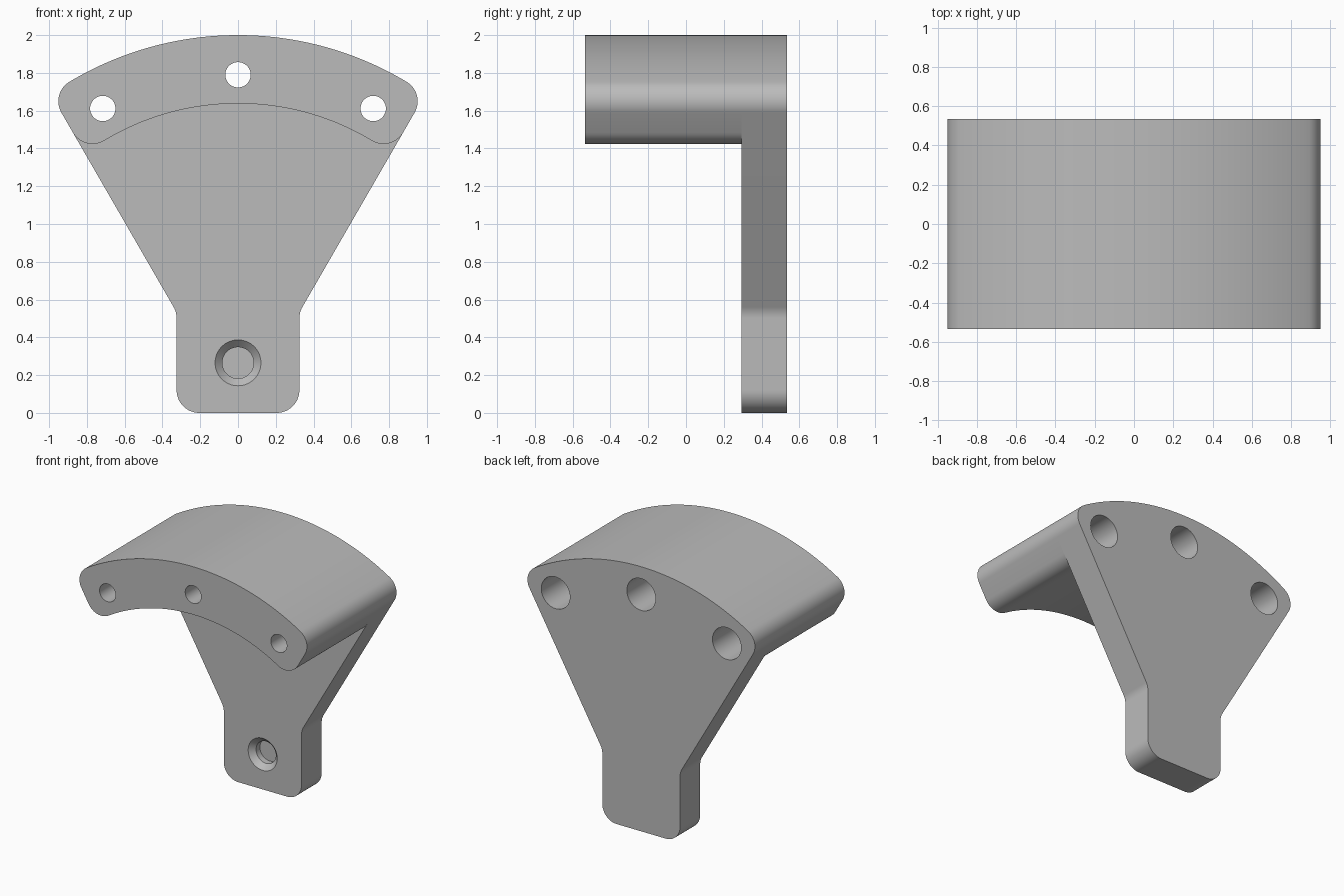
import bpy, bmesh
from math import sin, cos, pi, radians, sqrt, atan2, tan

cube = bpy.data.objects.get("Cube")
if cube:
    bpy.data.objects.remove(cube)

# Main dimensions
FRONT, STEP, BACK = -0.535, 0.295, 0.535
PIVOT_Z = 0.265                 # the arcs are centred on the foot hole
R_OUT, R_IN, R_HOLES = 1.735, 1.373, 1.525
FILLET = 0.12
FOOT_W = 0.325
SLOPE = radians(30)             # side edges, from vertical
EDGE = 0.1475                   # distance of side edge from pivot

grey = bpy.data.materials.new("plain_grey")
grey.use_nodes = True
colour = (0.5, 0.5, 0.5, 1)
grey.diffuse_color = colour
grey.node_tree.nodes["Principled BSDF"].inputs["Base Color"].default_value = colour


def arc(cx, cz, r, a0, a1, n):
    return [(cx + r * cos(a0 + (a1 - a0) * i / n), cz + r * sin(a0 + (a1 - a0) * i / n))
            for i in range(n + 1)]


def edge_fillet(dist):
    """Centre of a fillet touching the side edge, at a distance from the pivot."""
    n = EDGE - FILLET
    u = sqrt(dist * dist - n * n)
    x = n * cos(SLOPE) + u * sin(SLOPE)
    z = PIVOT_Z - n * sin(SLOPE) + u * cos(SLOPE)
    return x, z, atan2(z - PIVOT_Z, x)


def mirrored(half):
    """Close a half outline, given from one end of the centre line to the other."""
    return half + [(-x, z) for x, z in reversed(half) if abs(x) > 1e-5]


def finish(name, bm):
    bmesh.ops.recalc_face_normals(bm, faces=bm.faces)
    mesh = bpy.data.meshes.new(name)
    bm.to_mesh(mesh)
    bm.free()
    mesh.materials.append(grey)
    obj = bpy.data.objects.new(name, mesh)
    bpy.context.collection.objects.link(obj)
    return obj


def prism(name, outline, y0, y1):
    bm = bmesh.new()
    face = bm.faces.new([bm.verts.new((x, y0, z)) for x, z in outline])
    ext = bmesh.ops.extrude_face_region(bm, geom=[face])["geom"]
    moved = [v for v in ext if isinstance(v, bmesh.types.BMVert)]
    bmesh.ops.translate(bm, verts=moved, vec=(0, y1 - y0, 0))
    return finish(name, bm)


def turned_cutter(name, x, z, profile, n=64):
    """Solid turned about a y axis from (y, radius) pairs."""
    bm = bmesh.new()
    rings = [[bm.verts.new((px, y, pz)) for px, pz in arc(x, z, r, 0, 2 * pi, n)[:-1]]
             for y, r in profile]
    for a, b in zip(rings, rings[1:]):
        for i in range(n):
            j = (i + 1) % n
            bm.faces.new((a[i], a[j], b[j], b[i]))
    bm.faces.new(rings[0])
    bm.faces.new(rings[-1])
    obj = finish(name, bm)
    obj.hide_render = True
    return obj


# Outlines of the plate and the arched block
ox, oz, oa = edge_fillet(R_OUT - FILLET)
ix, iz, ia = edge_fillet(R_IN + FILLET)
outer = arc(0, PIVOT_Z, R_OUT, pi / 2, oa, 32) + arc(ox, oz, FILLET, oa, -SLOPE, 14)[1:]
inner = arc(ix, iz, FILLET, -SLOPE, ia - pi, 16) + arc(0, PIVOT_Z, R_IN, ia, pi / 2, 32)[1:]

edge_z = PIVOT_Z - EDGE / sin(SLOPE)
kink_z = edge_z + FOOT_W / tan(SLOPE) - FILLET * tan(SLOPE / 2)
waist = arc(FOOT_W + FILLET, kink_z, FILLET, pi - SLOPE, pi, 8)
foot = arc(FOOT_W - FILLET, FILLET, FILLET, 0, -pi / 2, 14)

plate = prism("back_plate", mirrored(outer + waist + foot), STEP, BACK)
block = prism("arched_block", mirrored(outer + inner), FRONT, STEP)

# Three through holes, wider from the back, and one blind countersunk foot hole
cutters = []
for i, a in enumerate((-28, 0, 28)):
    a = radians(a)
    cutters.append(turned_cutter(
        f"bolt_hole_cutter_{i + 1}", R_HOLES * sin(a), PIVOT_Z + R_HOLES * cos(a),
        [(FRONT - 0.1, 0.067), (-0.05, 0.067), (-0.05, 0.12), (BACK + 0.1, 0.12)]))
cutters.append(turned_cutter(
    "foot_hole_cutter", 0, PIVOT_Z,
    [(STEP - 0.04, 0.161), (STEP + 0.039, 0.083), (STEP + 0.085, 0.083)]))

for part, tools in ((plate, cutters), (block, cutters[:3])):
    bpy.ops.object.select_all(action='DESELECT')
    bpy.context.view_layer.objects.active = part
    part.select_set(True)
    for tool in tools:
        mod = part.modifiers.new("hole", 'BOOLEAN')
        mod.operation = 'DIFFERENCE'
        mod.solver = 'EXACT'
        mod.object = tool
        bpy.ops.object.modifier_apply(modifier=mod.name)
    bpy.ops.object.shade_smooth_by_angle(angle=radians(25))

for tool in cutters:
    bpy.data.objects.remove(tool)
